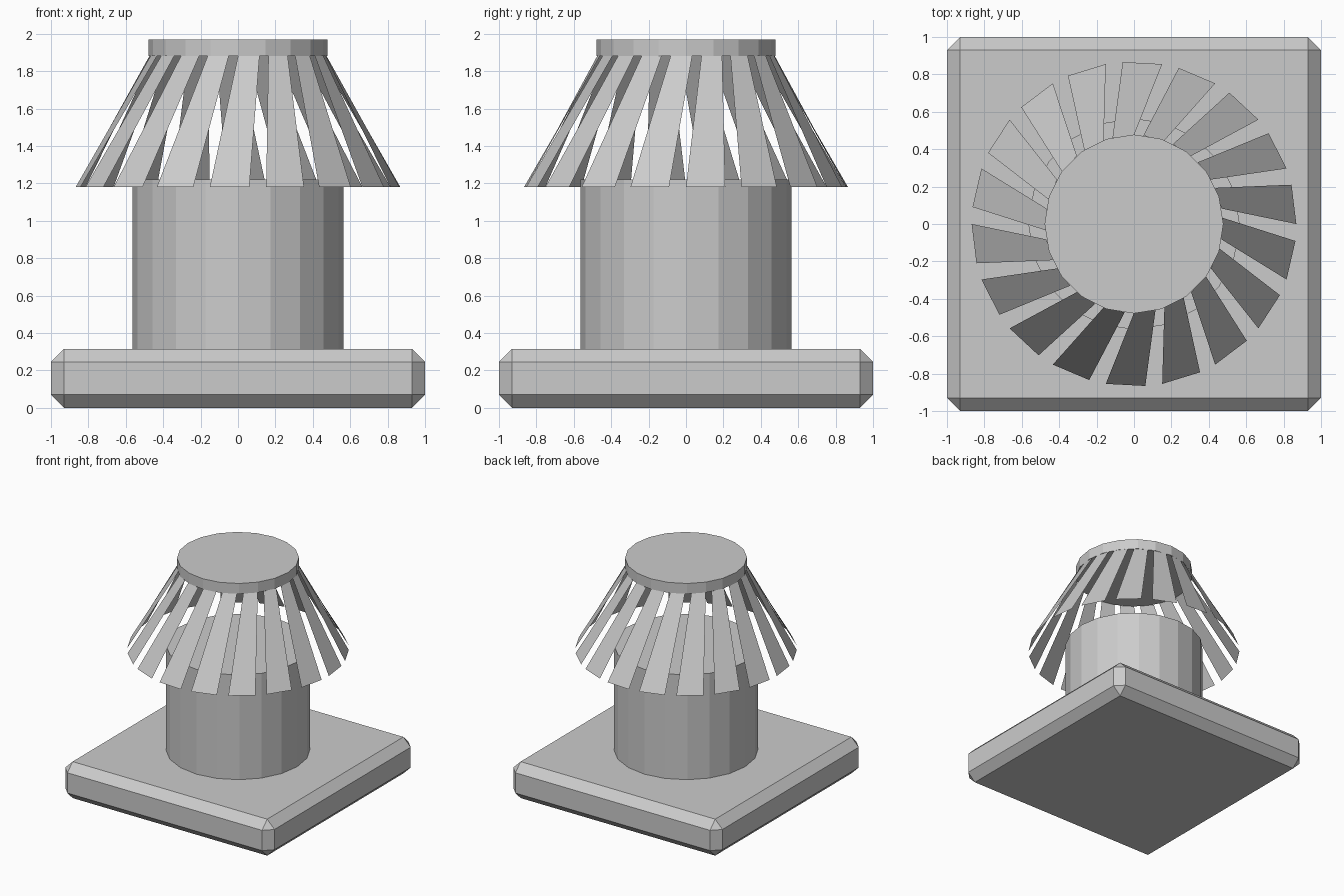
import bpy, bmesh
from math import cos, sin, radians

if "Cube" in bpy.data.objects:
    bpy.data.objects.remove(bpy.data.objects["Cube"])


def finish(name, bm):
    mesh = bpy.data.meshes.new(name)
    bm.to_mesh(mesh)
    bm.free()
    obj = bpy.data.objects.new(name, mesh)
    bpy.context.collection.objects.link(obj)
    return obj


def cylinder(name, radius, z0, z1, sides=20):
    bpy.ops.mesh.primitive_cylinder_add(vertices=sides, radius=radius, depth=z1 - z0,
                                        location=(0, 0, (z0 + z1) / 2))
    bpy.context.object.name = name


# Square base slab with a single chamfer on every edge
BASE_H = 0.315
bm = bmesh.new()
bmesh.ops.create_cube(bm, size=1)
for v in bm.verts:
    v.co = (v.co.x * 2, v.co.y * 2, (v.co.z + 0.5) * BASE_H)
bmesh.ops.bevel(bm, geom=bm.edges[:], offset=0.07, offset_type='OFFSET',
                segments=1, profile=0.5, affect='EDGES')
finish("base_slab", bm)

# Pipe and top cap
cylinder("pipe", 0.565, BASE_H - 0.005, 1.22)
cylinder("top_cap", 0.478, 1.88, 1.97)

# Ring of thin, slightly twisted slats hanging from the cap
COUNT, SPAN, TWIST = 18, 14, 10


def ring_point(radius, degrees, z):
    a = radians(degrees)
    return (radius * cos(a), radius * sin(a), z)


bm = bmesh.new()
for i in range(COUNT):
    a = i * 360 / COUNT
    corners = [ring_point(0.868, a, 1.18),
               ring_point(0.868, a + SPAN, 1.18),
               ring_point(0.475, a + SPAN + TWIST, 1.88),
               ring_point(0.475, a + TWIST, 1.88)]
    bm.faces.new([bm.verts.new(c) for c in corners])
finish("slats", bm)
